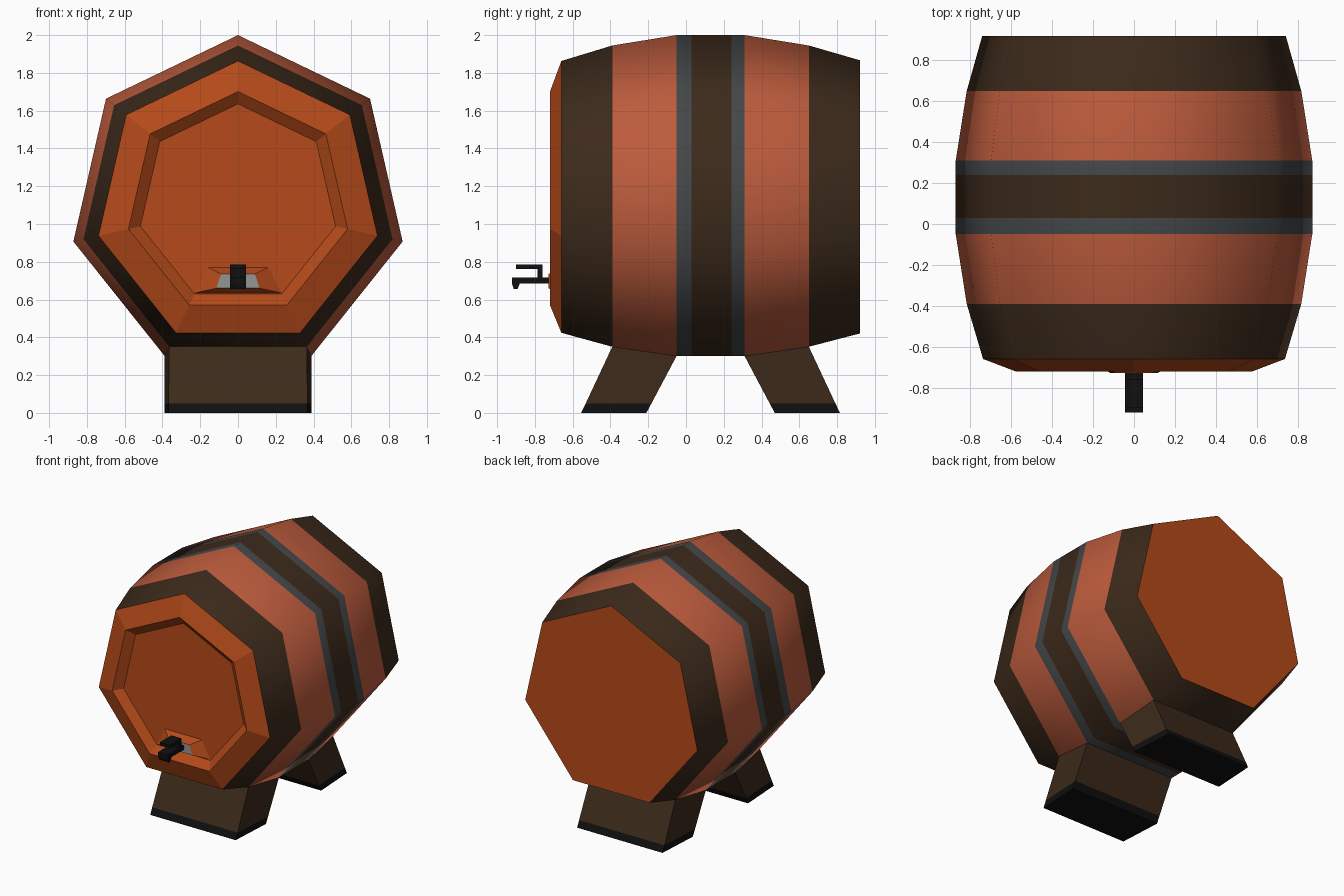
import bpy, bmesh, math

if "Cube" in bpy.data.objects:
    bpy.data.objects.remove(bpy.data.objects["Cube"])

CZ = 1.106          # height of the barrel axis
SIDES = 7
MID = 0.13          # y of the barrel's middle, legs mirror about it


def material(name, rgb):
    m = bpy.data.materials.new(name)
    m.diffuse_color = (*rgb, 1)
    m.use_nodes = True
    m.node_tree.nodes["Principled BSDF"].inputs["Base Color"].default_value = m.diffuse_color
    return m


RED = material("red_wood", (0.50, 0.105, 0.045))
ORANGE = material("orange_wood", (0.46, 0.068, 0.010))
BROWN = material("dark_wood", (0.046, 0.023, 0.011))
STEEL = material("steel", (0.058, 0.063, 0.066))
BLACK = material("black", (0.005, 0.005, 0.005))
PLATE = material("plate_grey", (0.30, 0.30, 0.30))


def finish(name, bm, mats):
    bmesh.ops.recalc_face_normals(bm, faces=bm.faces)
    me = bpy.data.meshes.new(name)
    bm.to_mesh(me)
    bm.free()
    for m in mats:
        me.materials.append(m)
    ob = bpy.data.objects.new(name, me)
    bpy.context.collection.objects.link(ob)
    return ob


def ring(bm, y, r):
    angles = [2 * math.pi * i / SIDES for i in range(SIDES)]
    return [bm.verts.new((r * math.sin(a), y, CZ + r * math.cos(a))) for a in angles]


def bridge(bm, a, b, mat=0):
    n = len(a)
    for i in range(n):
        j = (i + 1) % n
        bm.faces.new((a[i], a[j], b[j], b[i])).material_index = mat


def prism(name, pts, mat, flip=False):
    """Side profile of (y, z, half width) points spanned across x."""
    bm = bmesh.new()
    sides = [[bm.verts.new((s * w, 2 * MID - y if flip else y, z)) for y, z, w in pts]
             for s in (-1, 1)]
    bridge(bm, *sides)
    for s in sides:
        bm.faces.new(s)
    return finish(name, bm, [mat])


# Barrel shell: heptagonal staves and hoops, coloured band by band
profile = [(-0.66, 0.757), (-0.39, 0.839), (-0.05, 0.894), (0.03, 0.894),
           (0.24, 0.894), (0.31, 0.894), (0.65, 0.839), (0.92, 0.761)]
bands = [1, 0, 2, 1, 2, 0, 1]
bm = bmesh.new()
rings = [ring(bm, y, r) for y, r in profile]
for a, b, m in zip(rings, rings[1:], bands):
    bridge(bm, a, b, m)
shell = finish("barrel_shell", bm, [RED, BROWN, STEEL])
for p in shell.data.polygons:
    p.use_smooth = True

# Front lid: chamfered rim with a recessed panel
bm = bmesh.new()
rings = [ring(bm, y, r) for y, r in [(-0.66, 0.757), (-0.72, 0.595), (-0.67, 0.53)]]
for a, b in zip(rings, rings[1:]):
    bridge(bm, a, b)
bm.faces.new(rings[-1])
lid = finish("front_lid", bm, [ORANGE])
# An open shell: make sure its panel faces forward
if lid.data.polygons[-1].normal.y > 0:
    lid.data.flip_normals()

# Back lid
bm = bmesh.new()
bm.faces.new(ring(bm, 0.92, 0.761))
back = finish("back_lid", bm, [ORANGE])
if back.data.polygons[0].normal.y < 0:
    back.data.flip_normals()

# Tap mount: tapered wooden block with a grey front plate
bm = bmesh.new()
base = [bm.verts.new((x, -0.67, z)) for x, z in
        [(-0.23, 0.635), (0.23, 0.635), (0.16, 0.77), (-0.16, 0.77)]]
front = [bm.verts.new((x, -0.728, z)) for x, z in
         [(-0.115, 0.66), (0.115, 0.66), (0.09, 0.735), (-0.09, 0.735)]]
bridge(bm, base, front)
bm.faces.new(front).material_index = 1
bm.faces.new(base)
finish("tap_mount", bm, [ORANGE, PLATE])

# Tap: pipe with spout, and an L-shaped lever
W = 0.043
prism("tap_spout", [(y, z, W) for y, z in
      [(-0.72, 0.685), (-0.88, 0.685), (-0.892, 0.655), (-0.912, 0.655),
       (-0.922, 0.685), (-0.922, 0.717), (-0.72, 0.717)]], BLACK)
prism("tap_lever", [(y, z, W) for y, z in
      [(-0.76, 0.715), (-0.76, 0.785), (-0.90, 0.785), (-0.90, 0.762),
       (-0.785, 0.762), (-0.785, 0.715)]], BLACK)

# Slanted legs with black soles, mirrored front to back
for side, flip in (("front", False), ("back", True)):
    prism(side + "_leg", [(-0.39, 0.351, 0.364), (-0.05, 0.301, 0.388),
                          (-0.183, 0.05, 0.388), (-0.531, 0.05, 0.368)], BROWN, flip)
    prism(side + "_sole", [(-0.531, 0.05, 0.368), (-0.183, 0.05, 0.388),
                           (-0.21, 0.0, 0.388), (-0.555, 0.0, 0.368)], BLACK, flip)
